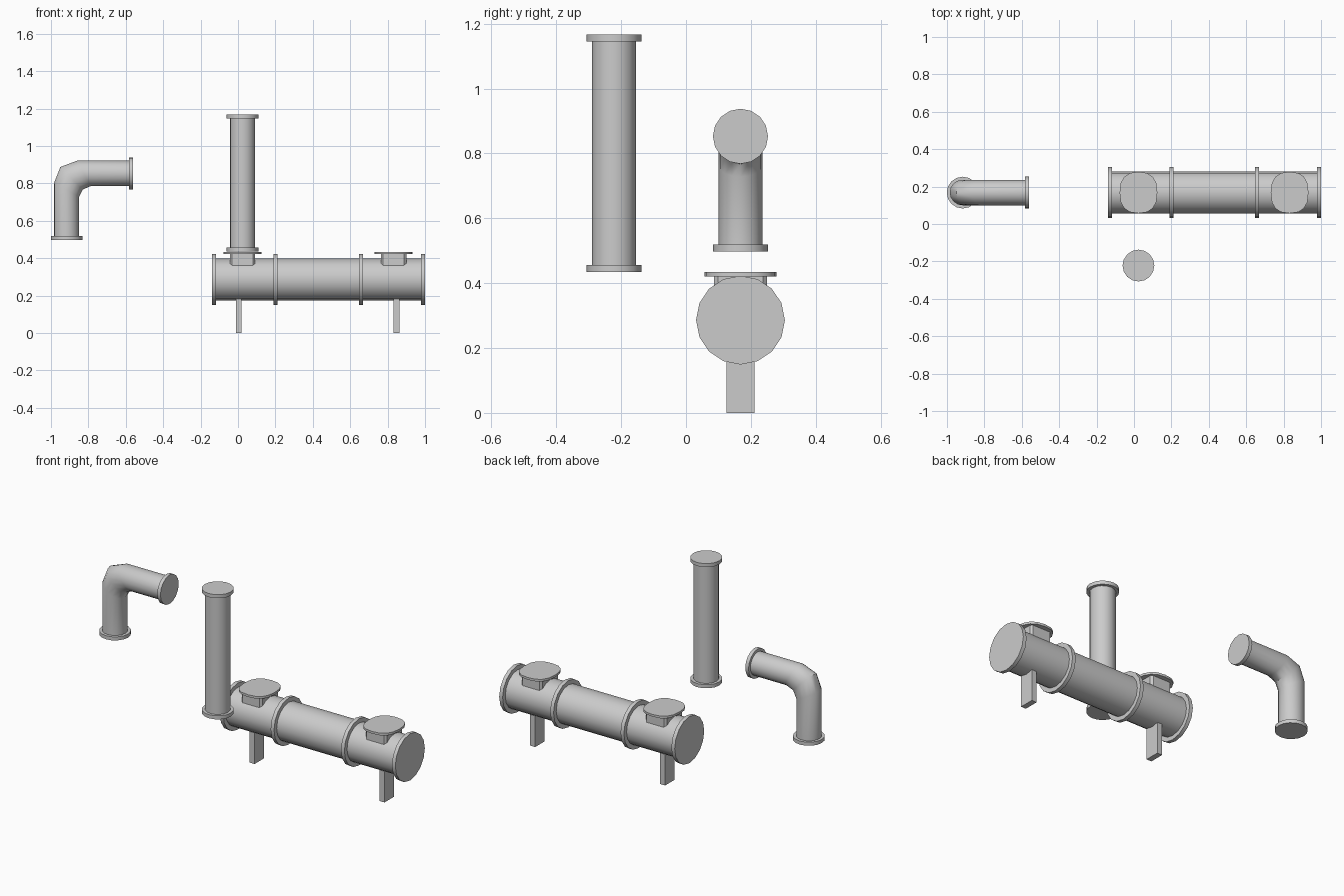
import bpy, bmesh, math
from mathutils import Vector

if "Cube" in bpy.data.objects:
    bpy.data.objects.remove(bpy.data.objects["Cube"])

grey = bpy.data.materials.new("pipe_grey")
grey.use_nodes = True
GREY = (0.6, 0.6, 0.6, 1)
grey.diffuse_color = GREY
grey.node_tree.nodes["Principled BSDF"].inputs["Base Color"].default_value = GREY

SIDES = 16
X, Y, Z = Vector((1, 0, 0)), Vector((0, 1, 0)), Vector((0, 0, 1))


def loft(name, rings, smooth=True):
    """Skin a list of equal point rings and cap both ends."""
    bm = bmesh.new()
    rows = [[bm.verts.new(p) for p in ring] for ring in rings]
    n = len(rows[0])
    for a, b in zip(rows, rows[1:]):
        for i in range(n):
            j = (i + 1) % n
            bm.faces.new((a[i], a[j], b[j], b[i]))
    bm.faces.new(rows[0][::-1])
    bm.faces.new(rows[-1])
    bmesh.ops.recalc_face_normals(bm, faces=bm.faces)
    mesh = bpy.data.meshes.new(name)
    bm.to_mesh(mesh)
    bm.free()
    obj = bpy.data.objects.new(name, mesh)
    bpy.context.collection.objects.link(obj)
    mesh.materials.append(grey)
    if smooth:
        bpy.ops.object.select_all(action="DESELECT")
        obj.select_set(True)
        bpy.context.view_layer.objects.active = obj
        bpy.ops.object.shade_smooth_by_angle(angle=math.radians(40))
    return obj


def ring(center, u, v, power=1.0):
    """Ellipse spanned by u and v; power below 1 squares it off."""
    def shape(t):
        return math.copysign(abs(t) ** power, t) if abs(t) > 1e-6 else 0.0
    angles = [math.tau * i / SIDES for i in range(SIDES)]
    return [Vector(center) + u * shape(math.cos(a)) + v * shape(math.sin(a)) for a in angles]


def rod(name, start, axis, length, radius):
    """Round bar or disc running along X or Z."""
    u = Z if axis == X else X
    start = Vector(start)
    return loft(name, [ring(p, u * radius, Y * radius) for p in (start, start + axis * length)])


def block(name, x, y, z0, z1, hx, hy, cut=0.0):
    """Upright box with optional chamfered corners."""
    outline = [(hx, hy - cut), (hx - cut, hy), (cut - hx, hy), (-hx, hy - cut),
               (-hx, cut - hy), (cut - hx, -hy), (hx - cut, -hy), (hx, cut - hy)]
    if not cut:
        outline = [(hx, hy), (-hx, hy), (-hx, -hy), (hx, -hy)]
    return loft(name, [[(x + a, y + b, z) for a, b in outline] for z in (z0, z1)], False)


# Horizontal tank with end flanges and two bands
ROW = 0.168
AXIS = 0.286
rod("tank_body", (-0.13, ROW, AXIS), X, 1.12, 0.112)
for name, x in (("right_end_flange", -0.14), ("right_band", 0.19),
                ("left_band", 0.647), ("left_end_flange", 0.978)):
    rod("tank_" + name, (x, ROW, AXIS), X, 0.022, 0.137)

# Tank nozzles with rounded lids, and support legs
for side, nozzle_x, leg_x in (("right", 0.024, 0.004), ("left", 0.832, 0.848)):
    block(side + "_nozzle_neck", nozzle_x, ROW, 0.33, 0.425, 0.068, 0.082, 0.012)
    loft(side + "_nozzle_lid", [ring((nozzle_x, ROW, z), X * 0.101, Y * 0.111, 0.8)
                                for z in (0.421, 0.434)])
    block(side + "_leg", leg_x, ROW, 0, 0.19, 0.016, 0.043)

# Upright straight pipe
px, py = 0.024, -0.222
rod("straight_pipe", (px, py, 0.44), Z, 0.72, 0.068)
for name, z in (("bottom", 0.435), ("top", 1.146)):
    rod("straight_" + name + "_flange", (px, py, z), Z, 0.021, 0.085)

# Elbow pipe: ring centre x, z and half-width vector x, z
R = 0.068
bend = [(-0.917, 0.51, R, 0), (-0.917, 0.763, R, -0.035), (-0.89, 0.827, 0.06, -0.06),
        (-0.824, 0.853, 0.036, -R), (-0.575, 0.853, 0, -R)]
loft("elbow_pipe", [ring((x, ROW, z), Vector((hx, 0, hz)), Y * R) for x, z, hx, hz in bend])
rod("elbow_bottom_flange", (-0.916, ROW, 0.498), Z, 0.021, 0.085)
rod("elbow_end_flange", (-0.583, ROW, 0.853), X, 0.021, 0.085)
